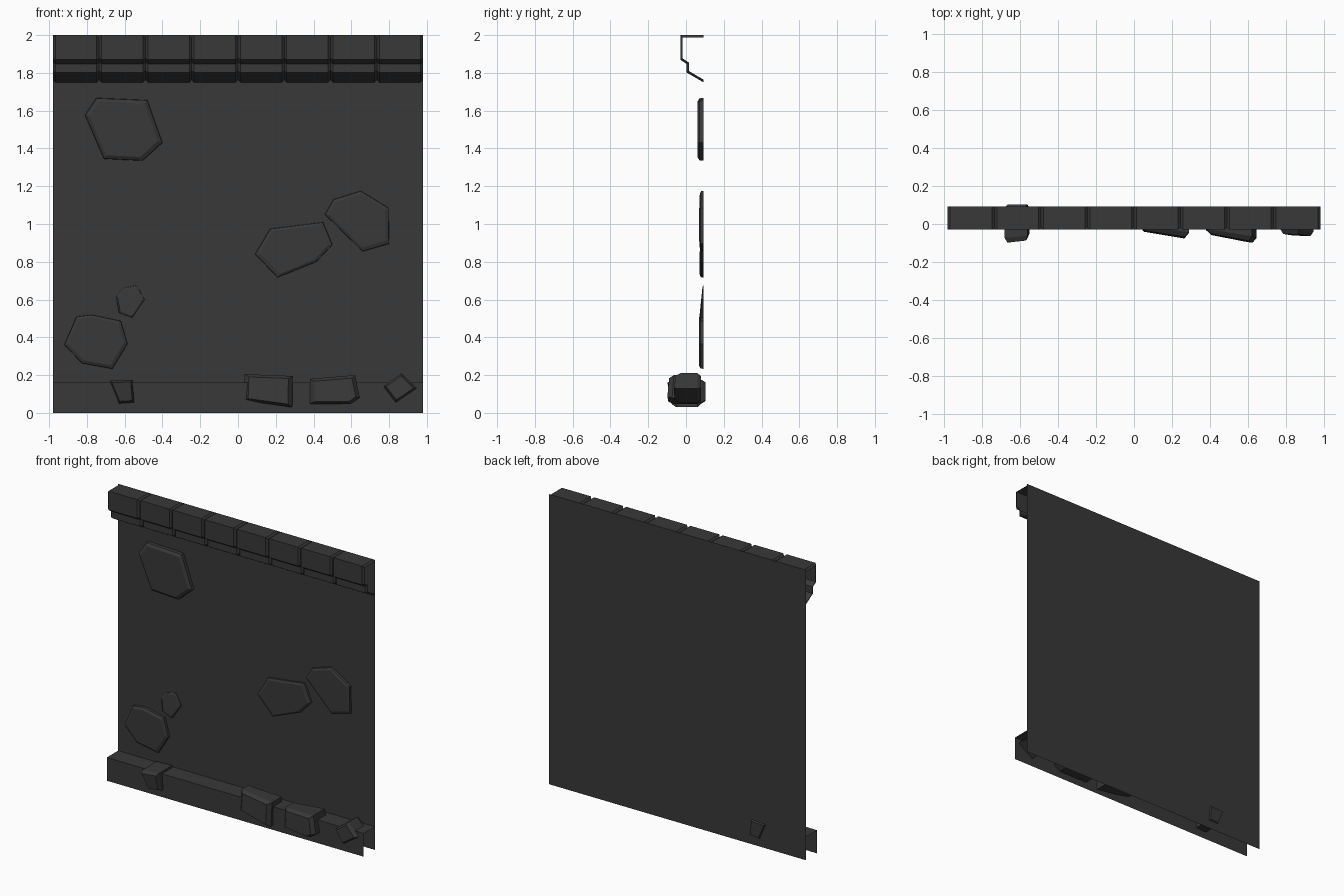
import bpy

if "Cube" in bpy.data.objects:
    bpy.data.objects.remove(bpy.data.objects["Cube"])

WALL_Y = 0.093
HALF = 0.98

dark = bpy.data.materials.new("dark_stone")
dark.diffuse_color = (0.04, 0.04, 0.04, 1)
dark.use_nodes = True
dark.node_tree.nodes["Principled BSDF"].inputs["Base Color"].default_value = dark.diffuse_color


def make(name, verts, faces):
    mesh = bpy.data.meshes.new(name)
    mesh.from_pydata(verts, [], faces)
    mesh.materials.append(dark)
    obj = bpy.data.objects.new(name, mesh)
    bpy.context.collection.objects.link(obj)
    return obj


def loft(name, sections, closed=False, cap_first=False, cap_last=False):
    """Join equal-length sections with quads."""
    n = len(sections[0])
    verts = [p for s in sections for p in s]
    faces = []
    for k in range(len(sections) - 1):
        for i in range(n if closed else n - 1):
            j = (i + 1) % n
            faces.append((k * n + i, k * n + j, (k + 1) * n + j, (k + 1) * n + i))
    if cap_first:
        faces.append(tuple(reversed(range(n))))
    if cap_last:
        faces.append(tuple(range((len(sections) - 1) * n, len(sections) * n)))
    return make(name, verts, faces)


def sweep(name, profile, x0, x1):
    return loft(name, [[(x, y, z) for y, z in profile] for x in (x1, x0)])


def stone(name, outline, layers, tilt=(0, 0), cap_back=False):
    """outline: clockwise (x, z) points; layers: (y, scale, tilt amount) from back to front."""
    cx = sum(p[0] for p in outline) / len(outline)
    cz = sum(p[1] for p in outline) / len(outline)
    sections = []
    for y, s, t in layers:
        sections.append([(cx + (x - cx) * s,
                          y + t * (tilt[0] * (x - cx) + tilt[1] * (z - cz)),
                          cz + (z - cz) * s) for x, z in reversed(outline)])
    return loft(name, sections, True, cap_back, True)


# Wall panel and open-ended skirting
sweep("wall_panel", [(WALL_Y, 2.0), (WALL_Y, 0.0)], -HALF, HALF)
sweep("skirting", [(WALL_Y, 0.16), (-0.03, 0.16), (-0.03, 0.0)], -HALF, HALF)

# Coping blocks with chamfered ends
full = [(WALL_Y, 2.0), (-0.03, 2.0), (-0.03, 1.87), (0.003, 1.848), (0.003, 1.802), (WALL_Y, 1.75)]
inset = [(WALL_Y, 1.988), (-0.018, 1.988), (-0.018, 1.877), (0.015, 1.855), (0.015, 1.81), (WALL_Y, 1.764)]
step, cham = 2 * HALF / 8, 0.013
for k in range(8):
    a = -HALF + k * step
    b = a + step
    loft(f"coping_block_{k + 1}",
         [[(x, y, z) for y, z in prof] for x, prof in
          ((b, inset), (b - cham, full), (a + cham, full), (a, inset))])

# Flat stones set in the wall face
flat = [
    ([(-.81, 1.577), (-.75, 1.667), (-.48, 1.656), (-.40, 1.43), (-.505, 1.335), (-.71, 1.345)], 0.060, (0, 0)),
    ([(.46, 1.05), (.505, 1.13), (.65, 1.175), (.797, 1.085), (.80, .895), (.66, .855)], 0.073, (-.02, 0)),
    ([(.09, .84), (.17, .975), (.45, 1.01), (.50, .89), (.415, .80), (.21, .717)], 0.073, (0, .01)),
    ([(-.645, .615), (-.61, .66), (-.535, .675), (-.495, .60), (-.56, .503), (-.63, .53)], 0.080, (0, .09)),
    ([(-.92, .36), (-.855, .51), (-.775, .52), (-.62, .487), (-.585, .365), (-.665, .233), (-.825, .262)], 0.068, (0, 0)),
]
for k, (outline, y, tilt) in enumerate(flat):
    stone(f"wall_stone_{k + 1}", outline,
          [(WALL_Y, 1, 0), (y + 0.35 * (WALL_Y - y), 0.99, 1), (y, 0.88, 1)], tilt)

# Chunky stones breaking through the skirting
chunky = [
    ([(-.68, .17), (-.56, .175), (-.55, .055), (-.63, .05)], 0.103, -0.085, (.1, -.1)),
    ([(.035, .205), (.29, .195), (.287, .03), (.03, .065)], 0.08, -0.055, (-.13, .05)),
    ([(.38, .18), (.62, .20), (.645, .08), (.60, .048), (.38, .048)], 0.08, -0.078, (-.16, .05)),
    ([(.77, .14), (.865, .21), (.945, .13), (.835, .055)], 0.08, -0.058, (-.06, .05)),
]
for k, (outline, yb, yf, tilt) in enumerate(chunky):
    stone(f"base_stone_{k + 1}", outline,
          [(yb, 0.8, 0), (yb - 0.02, 1, 0), (yf + 0.025, 1, 1), (yf, 0.82, 1)], tilt, True)
